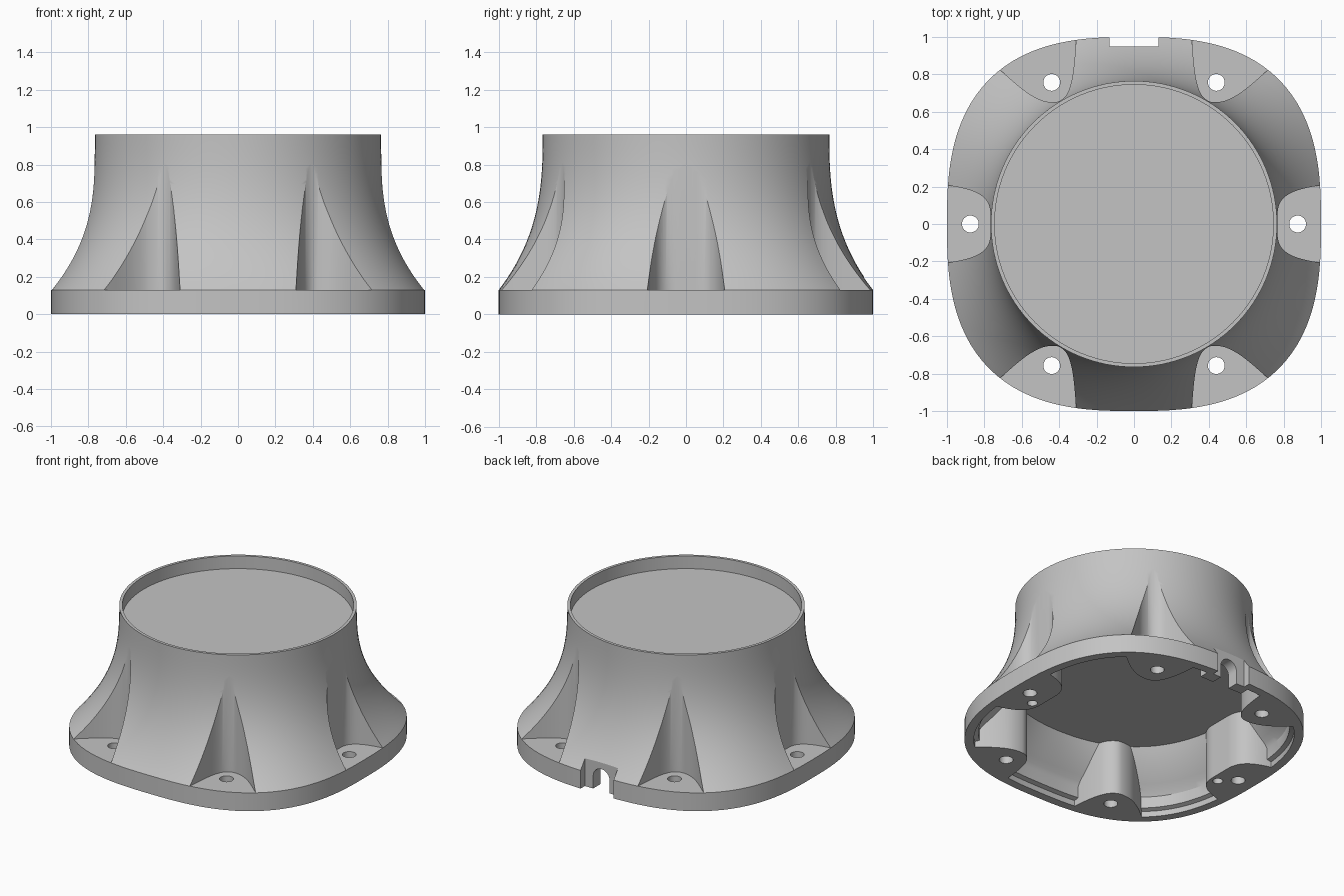
import bpy, bmesh
from math import sin, cos, pi, tau, radians
from mathutils import Matrix, Vector

cube = bpy.data.objects.get("Cube")
if cube:
    bpy.data.objects.remove(cube)

SIDES = 128
NECK, RIM_Z, HEIGHT = 0.765, 0.13, 0.96

grey = bpy.data.materials.new("plain grey")
grey.use_nodes = True
grey.diffuse_color = (0.55, 0.55, 0.55, 1)
grey.node_tree.nodes["Principled BSDF"].inputs["Base Color"].default_value = (0.55, 0.55, 0.55, 1)


def finish(name, bm):
    bmesh.ops.recalc_face_normals(bm, faces=bm.faces)
    mesh = bpy.data.meshes.new(name)
    bm.to_mesh(mesh)
    bm.free()
    mesh.materials.append(grey)
    obj = bpy.data.objects.new(name, mesh)
    bpy.context.collection.objects.link(obj)
    return obj


def loft(name, loops):
    """Skin closed loops of equal length and cap both ends."""
    bm = bmesh.new()
    rings = [[bm.verts.new(p) for p in loop] for loop in loops]
    count = len(rings[0])
    for a, b in zip(rings, rings[1:]):
        for i in range(count):
            j = (i + 1) % count
            bm.faces.new((a[i], a[j], b[j], b[i]))
    bm.faces.new(rings[0])
    bm.faces.new(rings[-1])
    return finish(name, bm)


def prism(name, outline, low, high):
    return loft(name, [[(x, y, z) for x, y in outline] for z in (low, high)])


def circle(x, y, r, n=32):
    return [(x + r * cos(tau * i / n), y + r * sin(tau * i / n)) for i in range(n)]


def box(x, y0, y1):
    return [(-x, y0), (x, y0), (x, y1), (-x, y1)]


def carve(target, cutter):
    """Subtract the cutter from the target, then discard the cutter."""
    mod = target.modifiers.new("carve", 'BOOLEAN')
    mod.operation, mod.solver, mod.object = 'DIFFERENCE', 'EXACT', cutter
    bpy.context.view_layer.objects.active = target
    bpy.ops.object.modifier_apply(modifier=mod.name)
    bpy.data.objects.remove(cutter)


def body_ring(z, inset=0.0):
    """Rounded square at the foot that blends into a circle at the neck."""
    blend = (1 - max(0, z - RIM_Z) / (HEIGHT - RIM_Z)) ** 2.7
    ring = []
    for i in range(SIDES):
        c, s = cos(tau * i / SIDES), sin(tau * i / SIDES)
        foot = (abs(c) ** 2.7 + abs(s) ** 2.7) ** (-1 / 2.7)
        r = NECK + (foot - NECK) * blend - inset
        ring.append((r * c, r * s, z))
    return ring


def rounded(points, passes=3):
    """Soften an open path by corner cutting, keeping its ends."""
    pts = [Vector(p) for p in points]
    for _ in range(passes):
        soft = [pts[0]]
        for a, b in zip(pts, pts[1:]):
            soft += [a.lerp(b, 0.25), a.lerp(b, 0.75)]
        pts = soft + [pts[-1]]
    return pts


# Pocket plans: the side pocket and the corner pocket
side = rounded([(1.2, 0.23), (1, 0.21), (0.84, 0.175), (0.768, 0.11), (0.768, 0),
                (0.768, -0.11), (0.84, -0.175), (1, -0.21), (1.2, -0.23)])
corner = rounded([(0.3, 1.15), (0.31, 0.97), (0.325, 0.8), (0.35, 0.70), (0.395, 0.653),
                  (0.45, 0.65), (0.51, 0.665), (0.594, 0.717), (0.717, 0.825), (1, 1.07)])
pockets = []
for sx in (1, -1):
    pockets.append((side, Vector((0.875, 0)), sx, 1, 1.4))
    for sy in (1, -1):
        pockets.append((corner, Vector((0.44, 0.757)), sx, sy, 1.3))


def place(path, centre, sx, sy, grow=1.0):
    grown = [centre + (p - centre) * grow for p in path]
    return [(p.x * sx, p.y * sy) for p in grown]


# Flared housing
steps = 28
levels = [RIM_Z + (HEIGHT - RIM_Z) * i / steps for i in range(steps + 1)]
housing = loft("flared_housing", [body_ring(z) for z in [0] + levels])

# Hollow underside, leaving solid posts below the pockets and a boss at the cable exit
cavity_levels = [(-0.05, 0.06), (0.04, 0.06), (0.05, 0.09), (RIM_Z, 0.09)]
cavity_levels += [(RIM_Z + 0.26 * i / 8, 0.08) for i in range(1, 9)]
cavity = loft("cavity", [body_ring(z, inset) for z, inset in cavity_levels])
for path, centre, sx, sy, grow in pockets:
    carve(cavity, prism("post", place(path, centre, sx, sy, grow), -0.1, 0.6))
carve(cavity, prism("boss", box(0.17, 0.87, 1.2), -0.1, 0.2))
carve(housing, cavity)

# Screw pockets with through holes
for path, centre, sx, sy, grow in pockets:
    carve(housing, prism("pocket", place(path, centre, sx, sy), RIM_Z, 0.9))
    carve(housing, prism("hole", circle(centre.x * sx, centre.y * sy, 0.045), -0.1, 0.3))

# Small blind holes under the side posts
for sx in (1, -1):
    carve(housing, prism("blind_hole", circle(0.78 * sx, -0.09, 0.033, 20), -0.1, 0.1))

# Recessed top disc inside a thin lip
carve(housing, prism("recess", circle(0, 0, 0.745, SIDES), 0.87, 1.2))

# Cable notch in the back rim with an arched opening behind it
carve(housing, prism("notch", box(0.13, 0.95, 1.2), -0.1, 0.4))
arch = [(-0.065, -0.1), (0.065, -0.1)]
arch += [(0.065 * cos(pi * i / 16), 0.09 + 0.065 * sin(pi * i / 16)) for i in range(17)]
opening = prism("arch", arch, -1.1, -0.75)
opening.data.transform(Matrix.Rotation(radians(90), 4, 'X'))
carve(housing, opening)

# Smooth walls with crisp edges
bpy.ops.object.select_all(action='DESELECT')
housing.select_set(True)
bpy.context.view_layer.objects.active = housing
bpy.ops.object.shade_smooth_by_angle(angle=radians(30))
